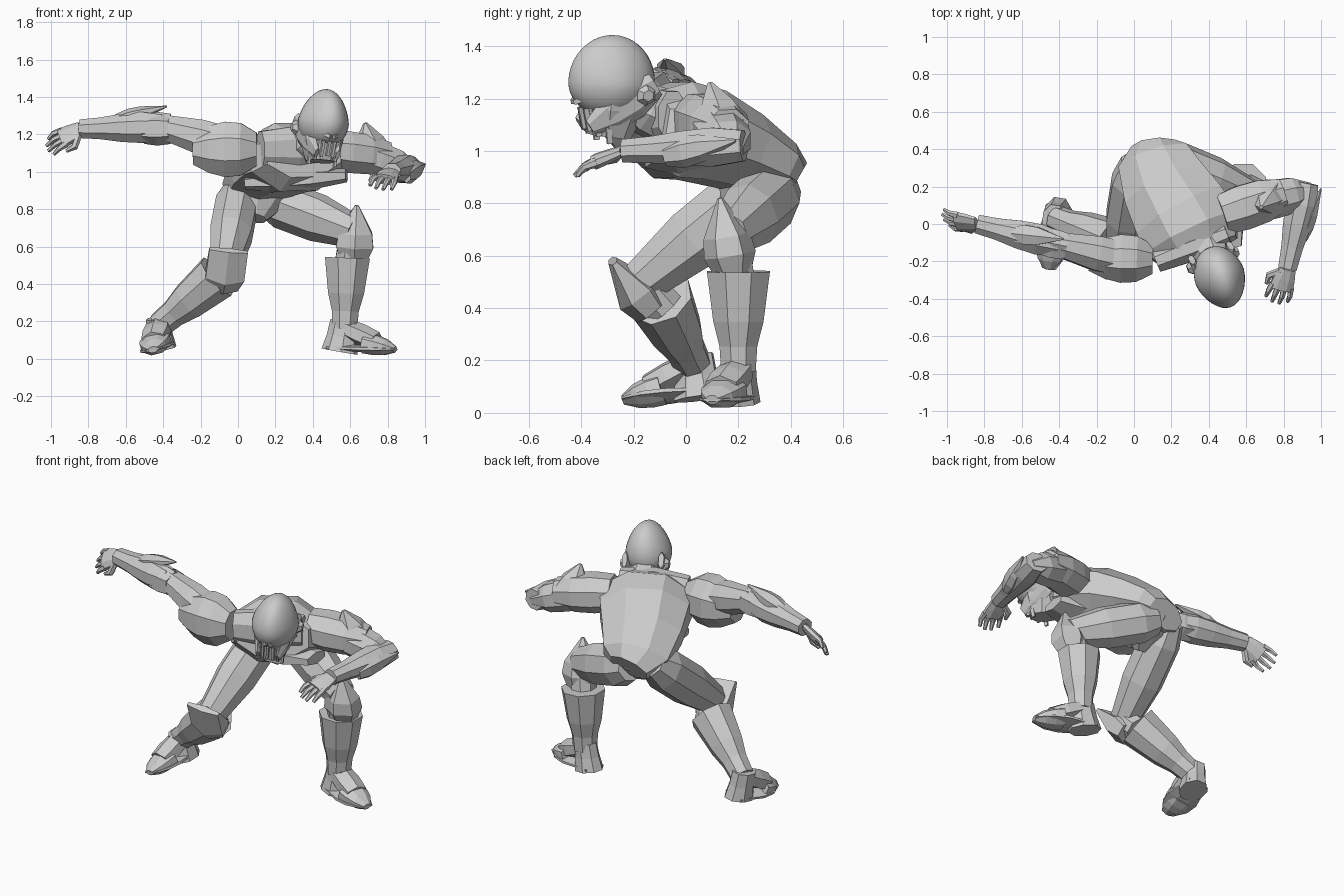
import bpy
import bmesh
import math
from mathutils import Vector, Matrix

default_cube = bpy.data.objects.get("Cube")
if default_cube:
    bpy.data.objects.remove(default_cube, do_unlink=True)

X_AXIS, Y_AXIS, Z_AXIS = Vector((1, 0, 0)), Vector((0, 1, 0)), Vector((0, 0, 1))

# Relative thickness along a part, evenly spaced from start to end
BLOCK = (1, 1)
TAPER = (1, 0.9, 0.5)
BARREL = (0.6, 1, 1, 0.6)
SPIKE = (0.7, 1, 0.9, 0.5, 0.1)
THIGH = (0.7, 1, 1, 1, 0.85, 0.7)
SHIN = (1, 0.9, 0.8, 0.6, 0.55)
FOREARM = (0.8, 1, 0.9, 0.7, 0.6)
UPPER_ARM = (1, 1, 0.85, 0.7)


def finish(name, bm, matrix=None):
    """Turn a bmesh into a scene object."""
    bmesh.ops.recalc_face_normals(bm, faces=bm.faces)
    mesh = bpy.data.meshes.new(name)
    bm.to_mesh(mesh)
    bm.free()
    obj = bpy.data.objects.new(name, mesh)
    bpy.context.collection.objects.link(obj)
    if matrix:
        obj.matrix_world = matrix
    return obj


def loft(name, stations, hint, sides=8, matrix=None):
    """Skin polygon rings (centre, half width, half depth) along a path."""
    bm = bmesh.new()
    centres = [Vector(station[0]) for station in stations]
    last = len(centres) - 1
    rings = []
    for i, (_, width, depth) in enumerate(stations):
        tangent = (centres[min(i + 1, last)] - centres[max(i - 1, 0)]).normalized()
        side = Vector(hint)
        side = (side - tangent * side.dot(tangent)).normalized()
        up = tangent.cross(side)
        ring = []
        for k in range(sides):
            angle = math.tau * (k + 0.5) / sides
            offset = side * math.cos(angle) * width + up * math.sin(angle) * depth
            ring.append(bm.verts.new(centres[i] + offset))
        rings.append(ring)
    for low, high in zip(rings, rings[1:]):
        for k in range(sides):
            n = (k + 1) % sides
            bm.faces.new((low[k], low[n], high[n], high[k]))
    bm.faces.new(rings[0])
    bm.faces.new(rings[-1])
    return finish(name, bm, matrix)


def limb(name, start, end, hint, width, depth, shape, sides=8, matrix=None):
    """Straight part whose thickness follows one of the named shapes."""
    start, end = Vector(start), Vector(end)
    step = (end - start) / (len(shape) - 1)
    stations = [(start + step * i, width * s, depth * s) for i, s in enumerate(shape)]
    return loft(name, stations, hint, sides, matrix)


def hand(prefix, wrist, direction, across):
    """Palm, four bent fingers and a thumb on the negative across side."""
    wrist = Vector(wrist)
    forward = Vector(direction).normalized()
    across = Vector(across)
    across = (across - forward * across.dot(forward)).normalized()
    normal = forward.cross(across)
    if normal.z > 0:
        normal = -normal
    limb(prefix + "_palm", wrist, wrist + forward * 0.12, across, 0.07, 0.03, (0.7, 0.9, 1))
    for i in range(4):
        spread = across * (i - 1.5) / 30
        reach = forward * (0.1 if i in (1, 2) else 0.08)
        base = wrist + forward * 0.1 + spread
        knuckle = base + reach * 0.6 + spread * 0.2
        tip = knuckle + reach * 0.5 + normal * 0.02
        loft(f"{prefix}_finger_{i + 1}", [(base, 0.02, 0.02), (knuckle, 0.015, 0.015),
                                          (tip, 0.01, 0.01)], across, 6)
    root = wrist + forward * 0.02 - across * 0.03
    bend = root + (forward - across) * 0.05 + normal * 0.02
    loft(prefix + "_thumb", [(root, 0.02, 0.02), (bend, 0.02, 0.02),
                             (bend + forward * 0.05, 0.01, 0.01)], across, 6)


# Joints
knee_r, ankle_r = Vector((-0.07, -0.17, 0.5)), Vector((-0.42, 0.03, 0.18))
knee_l, ankle_l = Vector((0.62, 0.16, 0.68)), Vector((0.57, 0.2, 0.16))
elbow_r, wrist_r = Vector((-0.4, -0.11, 1.24)), Vector((-0.84, 0, 1.23))
elbow_l, wrist_l = Vector((0.92, 0.22, 1.02)), Vector((0.82, -0.24, 1))
lateral = Vector((0.8, 0.5, 0))

# Torso, hunched forward and twisted
loft("torso", [((0.11, 0.42, 0.88), 0.13, 0.08), ((0.11, 0.35, 0.92), 0.21, 0.12),
               ((0.17, 0.2, 1), 0.25, 0.16), ((0.25, 0.06, 1.06), 0.28, 0.19),
               ((0.31, -0.05, 1.08), 0.29, 0.2), ((0.35, -0.15, 1.1), 0.23, 0.14)], lateral)
limb("pelvis", (0.12, 0.3, 0.95), (0.1, 0.17, 0.75), lateral, 0.18, 0.14, (1, 0.9, 0.3))
limb("breast_plate", (0.04, 0, 0.94), (0.58, -0.04, 0.98), Y_AXIS, 0.15, 0.06, BARREL, 6)
limb("collar_plate", (0.12, -0.2, 1.12), (0.5, -0.05, 1.13), Y_AXIS, 0.08, 0.13, (0.8, 1, 0.8))
limb("neck", (0.37, -0.08, 1.13), (0.44, -0.25, 1.2), lateral, 0.12, 0.11, TAPER)

# Head, turned toward the left
head = Matrix.Translation((0.46, -0.285, 1.265)) @ Matrix.Rotation(math.radians(20), 4, "Z")
head = head @ Matrix.Rotation(math.radians(6), 4, "Y")
bm = bmesh.new()
bmesh.ops.create_uvsphere(bm, u_segments=32, v_segments=20, radius=1)
for v in bm.verts:
    pinch = 1 - 0.2 * max(v.co.z, 0) - 0.15 * max(-v.co.y, 0)
    drop = 0.178 if v.co.z > 0 else 0.14
    v.co = (v.co.x * 0.136 * pinch, v.co.y * 0.17, v.co.z * drop)
dome = finish("helmet_dome", bm, head)
for polygon in dome.data.polygons:
    polygon.use_smooth = True
limb("jaw", (0, 0.02, 0), (0, 0, -0.21), X_AXIS, 0.12, 0.13, (1, 0.95, 0.65), 8, head)
for sign, label in ((1, "left"), (-1, "right")):
    limb(label + "_cheek_guard", (sign * 0.11, 0.14, 0), (sign * 0.06, -0.1, -0.17), X_AXIS,
         0.03, 0.08, (0.6, 1, 0.9, 0.4), 6, head)
    limb(label + "_ear_disc", (sign * 0.1, 0.1, -0.04), (sign * 0.145, 0.1, -0.04), Y_AXIS,
         0.045, 0.045, TAPER, 6, head)
    limb(label + "_eye_ridge", (sign * 0.12, -0.02, 0), (sign * 0.01, -0.15, -0.08), Z_AXIS,
         0.02, 0.02, BARREL, 4, head)
for i in range(7):
    swing = (i - 3) * 0.4
    x, y = math.sin(swing) * 0.08, -math.cos(swing) * 0.12
    low = -0.18 - 0.08 * (1 - math.cos(swing))
    limb(f"mouth_bar_{i + 1}", (x, y, -0.1), (x, y + 0.02, low), X_AXIS, 0.01, 0.015, BLOCK, 4, head)

# Right arm, stretched out sideways
limb("right_shoulder_pad", (0.1, -0.19, 1.12), (-0.24, -0.18, 1.12), Y_AXIS,
     0.14, 0.16, (0.6, 0.95, 1, 0.85, 0.55))
limb("right_upper_arm", (-0.1, -0.18, 1.16), elbow_r, Y_AXIS, 0.1, 0.1, UPPER_ARM)
limb("right_elbow_cuff", (-0.36, -0.12, 1.23), (-0.5, -0.09, 1.23), Y_AXIS, 0.09, 0.09, (0.9, 1, 0.9), 6)
limb("right_elbow_spike", (-0.65, -0.05, 1.28), (-0.38, -0.08, 1.35), Y_AXIS, 0.06, 0.04, SPIKE, 6)
limb("right_forearm", elbow_r, wrist_r, Y_AXIS, 0.09, 0.09, FOREARM)
hand("right_hand", wrist_r, (-0.8, 0.1, -0.4), (-0.2, 0.6, 0.6))

# Left arm, bent forward
limb("left_shoulder_pad", (0.47, 0.05, 1.12), (0.8, 0.16, 1.08), Y_AXIS, 0.13, 0.12, (0.9, 1, 0.95, 0.7))
limb("left_shoulder_spike", (0.72, 0.14, 1.08), (0.68, 0.09, 1.26), lateral, 0.12, 0.1, (1, 0.7, 0.1), 6)
limb("left_upper_arm", (0.65, 0.11, 1.1), (0.95, 0.18, 1), Y_AXIS, 0.11, 0.1, (1, 1, 0.9, 0.4))
limb("left_forearm", elbow_l, wrist_l, X_AXIS, 0.09, 0.08, FOREARM)
limb("left_elbow_spike", (0.9, -0.08, 0.98), (1, 0.19, 1.04), X_AXIS, 0.04, 0.06, SPIKE, 6)
hand("left_hand", wrist_l, (-0.3, -0.9, -0.35), (0.9, -0.2, -0.15))

# Legs share the same faceted thigh and flared shin
limb("right_thigh", (0.01, 0.33, 0.91), knee_r, X_AXIS, 0.12, 0.13, THIGH)
limb("left_thigh", (0.14, 0.36, 0.86), knee_l, lateral, 0.12, 0.13, THIGH)
limb("right_shin", (-0.11, -0.1, 0.44), ankle_r, lateral, 0.13, 0.13, SHIN)
limb("left_shin", (0.585, 0.2, 0.54), ankle_l, X_AXIS, 0.13, 0.13, SHIN)
limb("right_knee_joint", knee_r, (-0.1, -0.08, 0.4), X_AXIS, 0.08, 0.08, BLOCK)
limb("left_knee_joint", knee_l, (0.59, 0.19, 0.5), X_AXIS, 0.08, 0.08, BLOCK)

# Pointed knee guards
limb("left_knee_guard", (0.62, 0.18, 0.53), (0.635, 0.13, 0.82), X_AXIS, 0.115, 0.1, SPIKE, 6)
loft("right_knee_guard", [((-0.08, -0.13, 0.39), 0.09, 0.07), ((-0.07, -0.18, 0.45), 0.12, 0.09),
                          ((-0.05, -0.28, 0.58), 0.12, 0.02)], X_AXIS, 6)


def boot(prefix, heel, toe, ankle, lean):
    """Heel block, flat sole and stacked plates down to the toe cap."""
    heel, toe = Vector(heel), Vector(toe)
    forward = toe - heel
    across = forward.cross(Vector(lean)).normalized()
    up = across.cross(forward).normalized()
    limb(prefix + "_heel", ankle + up * 0.04, heel + forward * 0.15, across, 0.08, 0.1, (0.8, 0.85, 1))
    limb(prefix + "_sole", heel + up * 0.02, toe + up * 0.02, across, 0.1, 0.02, (0.7, 0.8, 1, 0.9, 0.4))
    limb(prefix + "_toe_cap", heel.lerp(toe, 0.55) + up * 0.05, toe + up * 0.02, across,
         0.09, 0.06, (1, 0.95, 0.75, 0.3))
    limb(prefix + "_instep", ankle + forward * 0.05, heel.lerp(toe, 0.7) + up * 0.06, across,
         0.08, 0.06, (0.9, 1, 0.9), 6)


boot("right_boot", (-0.4, 0.1, 0.06), (-0.45, -0.24, 0.03), ankle_r, (-0.25, 0, 1))
boot("left_boot", (0.49, 0.22, 0.04), (0.84, 0.1, 0.03), ankle_l, Z_AXIS)
